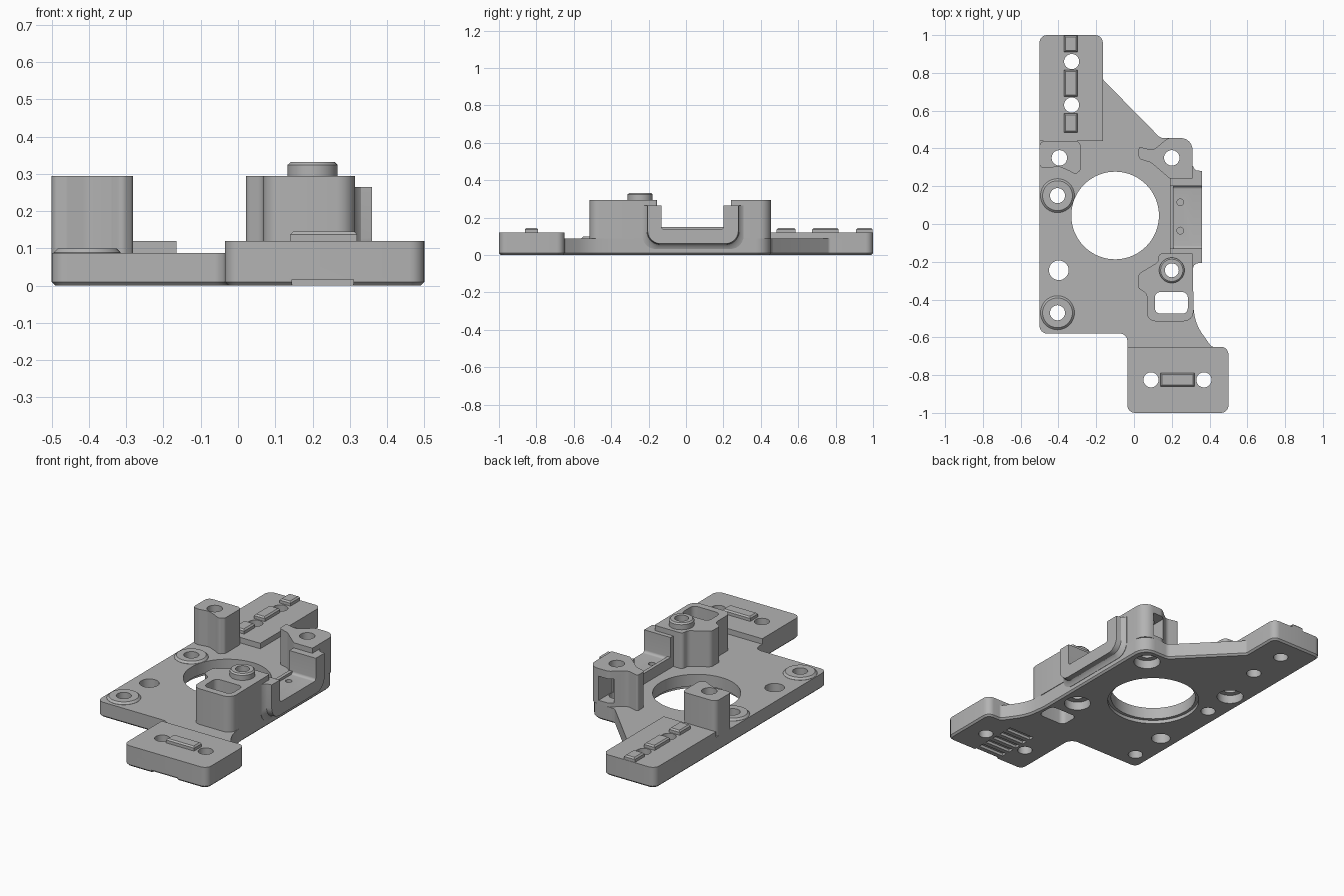
import bpy, bmesh, math
from mathutils import Vector

cube = bpy.data.objects.get("Cube")
if cube:
    bpy.data.objects.remove(cube)

grey = bpy.data.materials.new("light_grey")
grey.use_nodes = True
grey.diffuse_color = (0.45, 0.45, 0.45, 1)
grey.node_tree.nodes["Principled BSDF"].inputs["Base Color"].default_value = (0.45, 0.45, 0.45, 1)
parts, cutters = [], []
TOP, PAD, POST = 0.088, 0.12, 0.295


def rounded(pts, steps=6):
    """Round each corner (x, y, radius) of a polygon with an arc."""
    out = []
    for i, (x, y, r) in enumerate(pts):
        c = Vector((x, y))
        a = Vector(pts[i - 1][:2]) - c
        b = Vector(pts[(i + 1) % len(pts)][:2]) - c
        if r <= 0:
            out.append(c)
            continue
        half = a.angle(b) / 2
        d = min(r / math.tan(half), 0.48 * a.length, 0.48 * b.length)
        p, q, w = c + a.normalized() * d, c + b.normalized() * d, math.sin(half)
        for k in range(steps + 1):
            t = k / steps
            u, v, s = (1 - t) ** 2, 2 * t * (1 - t) * w, t * t
            out.append((p * u + c * v + q * s) / (u + v + s))
    return out


def loft(name, sections, group=parts, chamfer_bottom=0, chamfer_top=0):
    """Skin a list of equal sections (lists of 3D points) and cap the ends."""
    bm = bmesh.new()
    rings = [[bm.verts.new(p) for p in s] for s in sections]
    n = len(rings[0])
    caps = [bm.faces.new(rings[0][::-1]), bm.faces.new(rings[-1])]
    for lo, hi in zip(rings, rings[1:]):
        for i in range(n):
            j = (i + 1) % n
            bm.faces.new((lo[i], lo[j], hi[j], hi[i]))
    bmesh.ops.recalc_face_normals(bm, faces=bm.faces)
    for cap, size in zip(caps, (chamfer_bottom, chamfer_top)):
        if size:
            bmesh.ops.bevel(bm, geom=list(cap.edges), offset=size, segments=1, affect='EDGES')
    mesh = bpy.data.meshes.new(name)
    bm.to_mesh(mesh)
    bm.free()
    mesh.materials.append(grey)
    ob = bpy.data.objects.new(name, mesh)
    bpy.context.collection.objects.link(ob)
    ob.hide_render = group is cutters
    group.append(ob)
    return ob


def prism(name, pts, z0, z1, **kw):
    flat = rounded(pts)
    return loft(name, [[(p.x, p.y, z) for p in flat] for z in (z0, z1)], **kw)


def box(name, x0, x1, y0, y1, z0, z1, r=0, **kw):
    return prism(name, [(x0, y0, r), (x1, y0, r), (x1, y1, r), (x0, y1, r)], z0, z1, **kw)


def disc(name, x, y, r, z0, z1, n=40, **kw):
    ring = [(x + r * math.cos(k * math.tau / n), y + r * math.sin(k * math.tau / n)) for k in range(n)]
    return loft(name, [[(px, py, z) for px, py in ring] for z in (z0, z1)], **kw)


# Base plate with a chamfered lower rim
prism("base_plate", [
    (-0.5, -0.58, 0.04), (-0.035, -0.58, 0.04), (-0.035, -1, 0.04), (0.5, -1, 0.04),
    (0.5, -0.65, 0.04), (0.41, -0.65, 0.02), (0.325, -0.53, 0.3), (0.31, -0.4, 0),
    (0.31, 0.455, 0.08), (0.14, 0.455, 0.04), (-0.165, 0.765, 0.02),
    (-0.165, 1, 0.04), (-0.5, 1, 0.04)], 0, TOP, chamfer_bottom=0.01)

# Raised pads at the two ends
prism("front_pad", [(-0.035, -1, 0.04), (0.5, -1, 0.04), (0.5, -0.65, 0.04),
                    (-0.035, -0.65, 0)], TOP, PAD)
prism("back_pad", [(-0.5, 0.44, 0), (-0.165, 0.44, 0), (-0.165, 1, 0.04),
                   (-0.5, 1, 0.04)], TOP, PAD)

# Small locating keys on the pads
box("front_key", 0.14, 0.32, -0.86, -0.79, PAD, 0.145, chamfer_top=0.008)
for label, y0, y1 in (("inner", 0.485, 0.585), ("middle", 0.675, 0.815), ("outer", 0.91, 0.998)):
    box(label + "_back_key", -0.37, -0.3, y0, y1, PAD, 0.145, chamfer_top=0.008)

# Three tall mounting posts
prism("back_right_post", [
    (-0.5, 0.30, 0.02), (-0.46, 0.295, 0.02), (-0.4, 0.305, 0.05), (-0.34, 0.28, 0.03),
    (-0.31, 0.262, 0.02), (-0.282, 0.285, 0.02), (-0.282, 0.44, 0.03), (-0.5, 0.44, 0.03)],
    TOP, POST)
prism("back_left_post", [
    (0.19, 0.24, 0.01), (0.31, 0.24, 0), (0.31, 0.455, 0.08), (0.18, 0.455, 0.04),
    (0.1, 0.39, 0.04), (0.025, 0.41, 0.01), (0.025, 0.345, 0.02), (0.09, 0.325, 0.05)],
    TOP, POST)
prism("front_left_post", [
    (0.13, -0.155, 0.03), (0.13, -0.2, 0.03), (0.022, -0.265, 0.03), (0.022, -0.34, 0.02),
    (0.068, -0.37, 0.03), (0.068, -0.515, 0.045), (0.315, -0.515, 0.05),
    (0.312, -0.155, 0.01)], TOP, POST)
disc("post_collar", 0.2, -0.245, 0.067, POST, 0.332, chamfer_top=0.008)

# Low washers around the two right-hand screw holes
for label, y in (("back", 0.15), ("front", -0.47)):
    disc(label + "_washer", -0.405, y, 0.09, TOP, 0.1, chamfer_top=0.011)


# U-shaped side cradle, flaring into the plate
def cradle_section(x, e):
    y0, y1, z = -0.205 - e, 0.28 + e, 0.06 - e
    u = [(y0, 0.265, 0), (y0, z, 0.07), (y1, z, 0.07), (y1, 0.265, 0),
         (0.2, 0.265, 0), (0.2, 0.135, 0.015), (-0.13, 0.135, 0.015), (-0.13, 0.265, 0)]
    return [(x, p.x, p.y) for p in rounded(u)]


loft("side_cradle", [cradle_section(x, e) for x, e in
                     ((0.19, 0.028), (0.312, 0.028), (0.318, 0.014), (0.33, 0.004), (0.36, 0))])
box("cradle_lip", 0.19, 0.21, -0.135, 0.205, 0.1, 0.15)

# Through holes
holes = [(-0.33, 0.86, 0.04), (-0.33, 0.63, 0.04), (0.09, -0.825, 0.04), (0.37, -0.825, 0.04),
         (-0.395, 0.35, 0.041), (0.2, 0.35, 0.041), (0.2, -0.245, 0.037),
         (-0.405, 0.15, 0.04), (-0.405, -0.47, 0.04), (-0.398, -0.245, 0.052),
         (-0.1, 0.045, 0.232)]
for x, y, r in holes:
    disc("hole_cutter", x, y, r, -0.1, 0.5, n=72 if r > 0.1 else 32, group=cutters)

# Counterbores from below
for x, y in ((-0.395, 0.35), (0.2, 0.35), (0.2, -0.245)):
    disc("counterbore_cutter", x, y, 0.072, -0.1, 0.05, group=cutters)
disc("rim_cutter", -0.1, 0.045, 0.25, -0.1, 0.02, n=72, group=cutters)

# Pocket, post window, cradle pin holes and grip slots under the front pad
box("pocket_cutter", 0.11, 0.285, -0.475, -0.36, -0.1, 0.5, r=0.03, group=cutters)
box("window_cutter", 0.157, 0.243, 0.33, 0.5, 0.11, 0.25, group=cutters)
for y in (0.115, -0.035):
    disc("pin_cutter", 0.245, y, 0.018, 0.105, 0.2, n=20, group=cutters)
for k in range(6):
    y = -1.01 + k * 0.058
    box("slot_cutter", 0.145, 0.31, y, y + 0.032, -0.1, 0.016, group=cutters)


def bounds(ob):
    vs = [v.co for v in ob.data.vertices]
    return [(min(v[i] for v in vs), max(v[i] for v in vs)) for i in range(3)]


# Cut every part with the cutters that reach it, then remove the cutters
cutter_bounds = [(c, bounds(c)) for c in cutters]
for ob in parts:
    mine = bounds(ob)
    for c, other in cutter_bounds:
        if all(a[0] < b[1] and b[0] < a[1] for a, b in zip(mine, other)):
            mod = ob.modifiers.new("cut", 'BOOLEAN')
            mod.operation, mod.solver, mod.object = 'DIFFERENCE', 'EXACT', c
    bpy.ops.object.select_all(action='DESELECT')
    ob.select_set(True)
    bpy.context.view_layer.objects.active = ob
    for mod in list(ob.modifiers):
        bpy.ops.object.modifier_apply(modifier=mod.name)
    bpy.ops.object.shade_smooth_by_angle(angle=math.radians(30))
for c in cutters:
    bpy.data.objects.remove(c)
